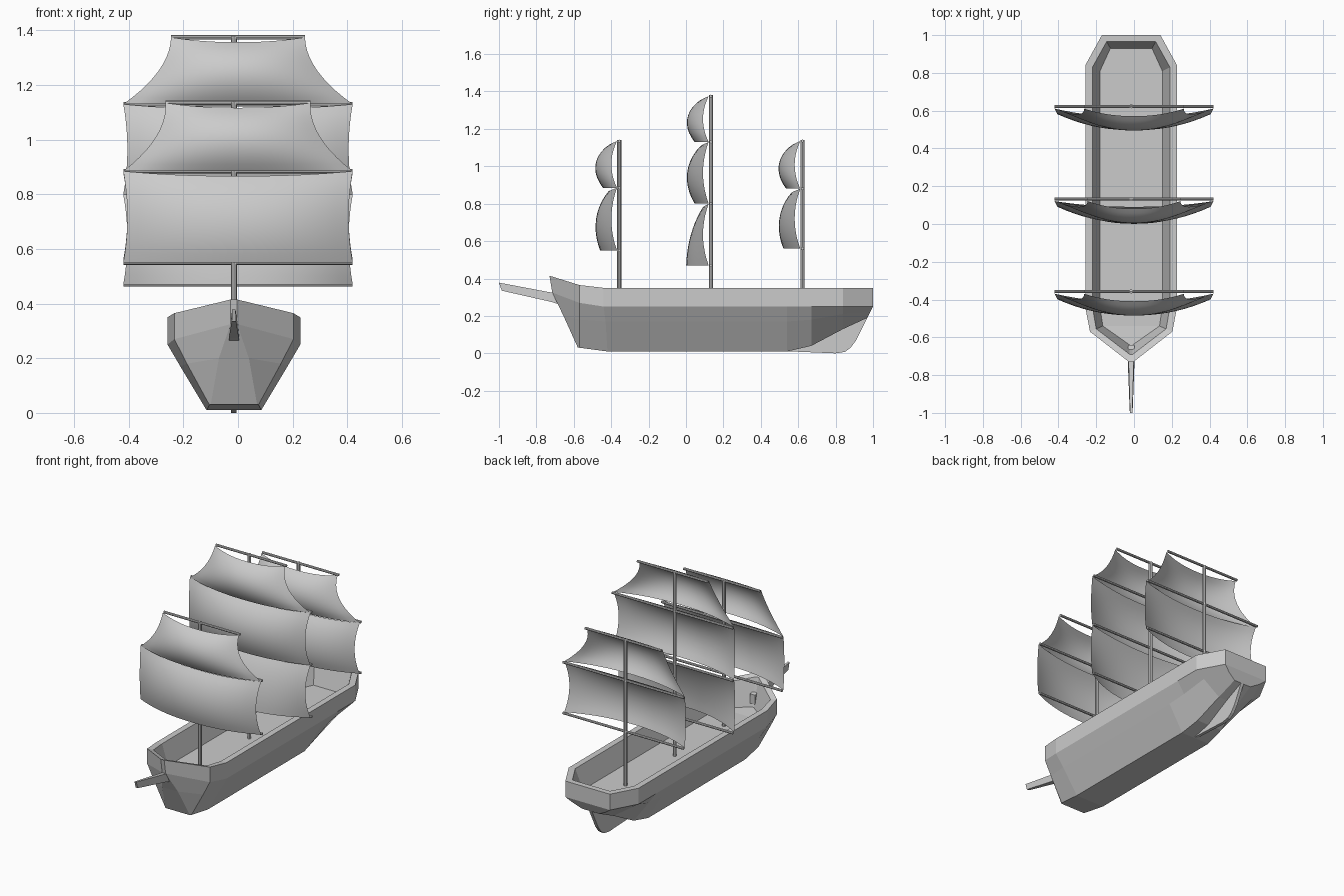
import bpy, bmesh, math
from mathutils import Vector

if "Cube" in bpy.data.objects:
    bpy.data.objects.remove(bpy.data.objects["Cube"])

CX = -0.015  # hull centre line

grey = bpy.data.materials.new("plain grey")
grey.diffuse_color = (0.6, 0.6, 0.6, 1)
grey.use_nodes = True
grey.node_tree.nodes["Principled BSDF"].inputs["Base Color"].default_value = grey.diffuse_color


def finish(bm, name, recalc=True):
    if recalc:
        bmesh.ops.recalc_face_normals(bm, faces=bm.faces)
    me = bpy.data.meshes.new(name)
    bm.to_mesh(me)
    bm.free()
    me.materials.append(grey)
    ob = bpy.data.objects.new(name, me)
    bpy.context.collection.objects.link(ob)
    return ob


def rod(name, a, b, r, sides=8):
    a, b = Vector(a), Vector(b)
    d = b - a
    bm = bmesh.new()
    bmesh.ops.create_cone(bm, cap_ends=True, segments=sides, radius1=r, radius2=r, depth=d.length)
    bmesh.ops.transform(bm, matrix=d.to_track_quat('Z', 'Y').to_matrix().to_4x4(), verts=bm.verts)
    bmesh.ops.translate(bm, vec=(a + b) / 2, verts=bm.verts)
    return finish(bm, name)


# Hull stations, bow to stern: (half width, y, z) at bottom, wale, rail, inner rail, deck
stations = [
    [(.085, -.578, .03), (.055, -.655, .20), (.012, -.715, .325), (.012, -.73, .415), (.008, -.69, .40), (.008, -.64, .23)],
    [(.090, -.57, .03), (.172, -.57, .18), (.218, -.57, .27), (.218, -.57, .365), (.185, -.555, .36), (.15, -.54, .22)],
    [(.100, -.42, .01), (.196, -.43, .17), (.243, -.44, .25), (.243, -.44, .35), (.205, -.44, .35), (.165, -.44, .22)],
    [(.100, .54, .01), (.196, .54, .17), (.243, .54, .25), (.243, .54, .35), (.205, .54, .35), (.165, .54, .22)],
    [(.090, .67, .04), (.194, .67, .18), (.243, .67, .25), (.243, .67, .35), (.205, .67, .35), (.165, .67, .22)],
    [(.070, .84, .13), (.185, .84, .21), (.243, .84, .25), (.243, .84, .35), (.205, .83, .35), (.165, .81, .22)],
    [(.060, .97, .19), (.115, .985, .22), (.155, 1.0, .25), (.155, 1.0, .35), (.13, .965, .35), (.11, .93, .22)],
]
bm = bmesh.new()
V = [{s: [bm.verts.new((CX + s * w, y, z)) for w, y, z in st] for s in (-1, 1)} for st in stations]
for p, q in zip(V, V[1:]):
    for s in (-1, 1):
        for k in range(5):
            bm.faces.new((p[s][k], p[s][k + 1], q[s][k + 1], q[s][k]))
    for k in (0, 5):  # bottom and deck
        bm.faces.new((p[-1][k], p[1][k], q[1][k], q[-1][k]))
for e in (V[0], V[-1]):  # stem and transom
    for k in range(5):
        bm.faces.new((e[-1][k], e[1][k], e[1][k + 1], e[-1][k + 1]))
finish(bm, "hull")


# Flat plate from a (y, z, half width) profile
def plate(name, prof):
    bm = bmesh.new()
    L = [bm.verts.new((CX - w, y, z)) for y, z, w in prof]
    R = [bm.verts.new((CX + w, y, z)) for y, z, w in prof]
    bm.faces.new(L)
    bm.faces.new(R[::-1])
    n = len(prof)
    for i in range(n):
        j = (i + 1) % n
        bm.faces.new((L[i], L[j], R[j], R[i]))
    finish(bm, name)


plate("rudder", [(.52, .012, .01), (.80, 0, .01), (.85, .008, .01), (.88, .03, .01),
                 (.91, .07, .01), (.975, .20, .01), (.84, .15, .01), (.67, .06, .01)])
plate("bowsprit", [(-1.0, .378, .006), (-.985, .335, .008), (-.72, .275, .018),
                   (-.64, .25, .018), (-.64, .31, .018), (-.72, .325, .014)])


# Billowing sail; bulge depths at foot, belly and head
def sail(name, y, z0, z1, w0, w1, foot, belly, head, pinch):
    nu, nv = 18, 10
    bm = bmesh.new()
    grid = []
    for j in range(nv + 1):
        v = j / nv
        arch = 4 * v * (1 - v)
        w = w0 + (w1 - w0) * v - pinch * arch
        depth = foot * (1 - v) * (1 - 2 * v) + belly * arch + head * v * (2 * v - 1)
        row = []
        for i in range(nu + 1):
            u = 2 * i / nu - 1
            full = 1 - abs(u) ** 2.2
            leech = .03 * arch * (1 - full)
            sag = -.018 * full * v ** 4
            row.append(bm.verts.new((u * w, y - .012 - depth * full - leech, z0 + (z1 - z0) * v + sag)))
        grid.append(row)
    for a, b in zip(grid, grid[1:]):
        for i in range(nu):
            f = bm.faces.new((a[i], a[i + 1], b[i + 1], b[i]))
            f.smooth = True
    finish(bm, name, False)


# Masts with yards and sails: name, y, yard heights, half width of top yard
rigs = [("fore", -.357, (.55, .885, 1.135), .265),
        ("main", .133, (.47, .80, 1.13, 1.375), .245),
        ("mizzen", .623, (.56, .88, 1.135), .265)]
for name, y, zs, top in rigs:
    rod(name + "_mast", (CX, y, .2), (CX, y, zs[-1] + .005), .011)
    n = len(zs)
    for i, z in enumerate(zs):
        w = top if i == n - 1 else .42
        rod(f"{name}_yard_{i}", (-w, y, z), (w, y, z), .008)
        if i == n - 1:
            continue
        last = i == n - 2
        if i == 0 and n == 4:
            f, b, h = .12, .095, .03
        elif i == 0:
            f, b, h = .09, .112, .045
        else:
            f, b, h = .075, .115, .04
        sail(f"{name}_sail_{i}", y, z, zs[i + 1], .42, top if last else .42, f, b, h, .042 if last else .015)
